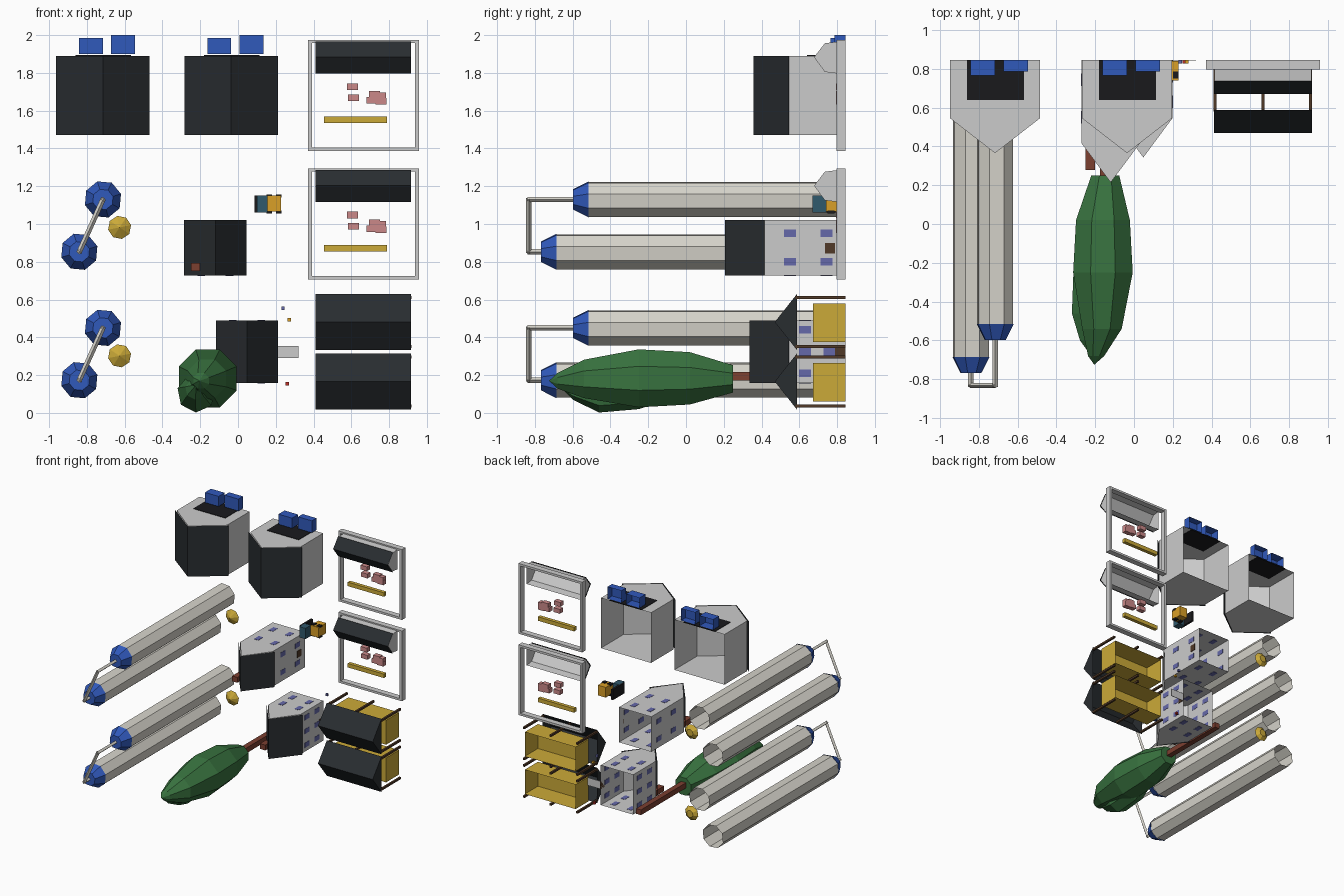
import bpy
import bmesh
from math import pi, sin, cos
from mathutils import Vector

if "Cube" in bpy.data.objects:
    bpy.data.objects.remove(bpy.data.objects["Cube"])

COL = {
    'dark': (0.022, 0.026, 0.03), 'black': (0.01, 0.01, 0.012), 'blue': (0.03, 0.1, 0.5),
    'pale': (0.68, 0.66, 0.6), 'gold': (0.6, 0.4, 0.04), 'green': (0.04, 0.17, 0.05),
    'brown': (0.08, 0.04, 0.02), 'brick': (0.2, 0.05, 0.03), 'glass': (0.13, 0.14, 0.4),
    'pink': (0.6, 0.25, 0.25), 'teal': (0.03, 0.1, 0.15), 'amber': (0.7, 0.35, 0.02),
    'red': (0.5, 0.03, 0.02)}
MATS = {}
BACK = 0.845


def finish(name, bm, col=None):
    bmesh.ops.recalc_face_normals(bm, faces=bm.faces)
    me = bpy.data.meshes.new(name)
    bm.to_mesh(me)
    bm.free()
    ob = bpy.data.objects.new(name, me)
    bpy.context.collection.objects.link(ob)
    if col:
        if col not in MATS:
            MATS[col] = bpy.data.materials.new(col)
            MATS[col].diffuse_color = (*COL[col], 1)
        me.materials.append(MATS[col])
    return ob


def box(name, x, y, z, col=None, open_back=False):
    bm = bmesh.new()
    bmesh.ops.create_cube(bm, size=1)
    for v in bm.verts:
        v.co = [r[0] + (c + 0.5) * (r[1] - r[0]) for c, r in zip(v.co, (x, y, z))]
    if open_back:
        bm.normal_update()
        bmesh.ops.delete(bm, geom=[f for f in bm.faces if f.normal.y > 0.9], context='FACES_ONLY')
    return finish(name, bm, col)


def sheet(name, profile, axis, lo, hi, col=None, caps=True):
    """Extrude an open profile along z (points x,y) or x (points y,z)."""
    bm = bmesh.new()
    place = (lambda p, t: (p[0], p[1], t)) if axis == 'z' else (lambda p, t: (t, p[0], p[1]))
    a, b = [[bm.verts.new(place(p, t)) for p in profile] for t in (lo, hi)]
    for i in range(len(a) - 1):
        bm.faces.new((a[i], a[i + 1], b[i + 1], b[i]))
    if caps:
        bm.faces.new(a)
        bm.faces.new(b)
    return finish(name, bm, col)


def loft(name, rings, sides, col, turn=0.0, caps=(False, True)):
    """Rings of (y, x, z, radius) joined along y."""
    bm = bmesh.new()
    loops = []
    for y, x, z, r in rings:
        loops.append([bm.verts.new((x + r * cos(turn + 2 * pi * i / sides), y,
                                    z + r * sin(turn + 2 * pi * i / sides))) for i in range(sides)])
    for a, b in zip(loops, loops[1:]):
        for i in range(sides):
            j = (i + 1) % sides
            bm.faces.new((a[i], a[j], b[j], b[i]))
    for flag, loop in zip(caps, (loops[0], loops[-1])):
        if flag:
            bm.faces.new(loop)
    bmesh.ops.remove_doubles(bm, verts=bm.verts, dist=0.0005)
    return finish(name, bm, col)


def bar(name, p, q, r, col=None):
    p, q = Vector(p), Vector(q)
    bm = bmesh.new()
    bmesh.ops.create_cone(bm, cap_ends=True, segments=4, radius1=r, radius2=r, depth=(q - p).length + r)
    rot = (q - p).to_track_quat('Z', 'Y')
    for v in bm.verts:
        v.co = rot @ v.co + (p + q) / 2
    return finish(name, bm, col)


def house(name, cx, w, over, eave, peak, z0, z1):
    sheet(name + '_walls', [(cx + w, BACK), (cx + w, eave), (cx, peak + 0.008),
                            (cx - w, eave), (cx - w, BACK)], 'z', z0, z1)
    sheet(name + '_roof', [(cx - w - over, eave), (cx, peak), (cx + w + over, eave)],
          'z', z0, z1, 'dark', caps=False)


# large houses with flat patch and two open crates
for n, cx in (('large_house_a', -0.716), ('large_house_b', -0.036)):
    house(n, cx, 0.232, 0.016, 0.545, 0.357, 1.47, 1.89)
    box(n + '_dark_patch', (cx - 0.145, cx + 0.15), (0.64, BACK), (1.888, 1.894), 'black')
    box(n + '_crate_low', (cx - 0.125, cx), (0.765, BACK), (1.9, 1.985), 'blue', True)
    box(n + '_crate_high', (cx + 0.043, cx + 0.17), (0.785, BACK), (1.9, 2.0), 'blue', True)

# small houses with windows, door and chimney
for n, cx, eave, peak, z0, z1, ys, rows in (
        ('small_house_a', -0.12, 0.415, 0.206, 0.727, 1.02, (0.55, 0.743), (0.8, 0.95)),
        ('small_house_b', 0.048, 0.545, 0.335, 0.157, 0.49, (0.63, 0.76), (0.21, 0.325, 0.44))):
    house(n, cx, 0.15, 0.015, eave, peak, z0, z1)
    for y in ys:
        yr = (y - 0.032, y + 0.032)
        for s in (-1, 1):
            xw = cx + s * 0.15
            for z in rows:
                box(n + '_side_window', (xw - 0.002, xw + 0.002), yr, (z - 0.02, z + 0.02), 'glass')
            zw = z1 if s > 0 else z0
            for dx in (-0.075, 0.075):
                box(n + '_end_window', (cx + dx - 0.02, cx + dx + 0.02), yr, (zw - 0.002, zw + 0.002), 'glass')
    box(n + '_chimney', (cx - 0.13, cx - 0.08), (peak + 0.072, eave + 0.03), (z0 + 0.023, z0 + 0.067), 'brick')
box('small_house_a_door', (0.03, 0.034), (0.735, 0.79), (0.845, 0.9), 'brown')
box('small_house_b_door', (0.198, 0.202), (0.79, BACK), (0.29, 0.355), 'brown')
box('small_house_b_step', (0.2, 0.32), (0.841, BACK), (0.29, 0.355))

# paired tanks, connecting pipe and gold cone
for n, dz in (('upper', 0), ('lower', -0.68)):
    ends = []
    for m, x, z, y in (('right', -0.715, 1.13 + dz, -0.515), ('left', -0.84, 0.853 + dz, -0.685)):
        loft(f'{n}_{m}_tank', [(BACK, x, z, 0.097), (y, x, z, 0.097)], 8, 'pale', 0.3, (False, False))
        loft(f'{n}_{m}_tank_cap', [(y, x, z, 0.1), (y - 0.083, x, z, 0.056)], 8, 'blue', 0.3)
        ends += [(x, y - 0.083, z), (x, -0.832, z)]
    for p, q in ((0, 1), (1, 3), (3, 2)):
        bar(n + '_pipe', ends[p], ends[q], 0.014, 'pale')
    loft(n + '_gold_cone', [(BACK, -0.627, 0.982 + dz, 0.03), (0.82, -0.627, 0.982 + dz, 0.062),
                            (0.785, -0.627, 0.982 + dz, 0)], 8, 'gold', 0.2, (True, False))

# tree lying on its side
loft('tree_crown', [(0.25, -0.148, 0.18, 0.078), (0.02, -0.16, 0.183, 0.15), (-0.25, -0.16, 0.183, 0.166),
                    (-0.54, -0.165, 0.18, 0.11), (-0.68, -0.195, 0.17, 0.045), (-0.725, -0.205, 0.17, 0)],
     8, 'green', pi / 8, (True, False))
loft('tree_lobe', [(0.0, -0.2, 0.13, 0.03), (-0.25, -0.22, 0.115, 0.095), (-0.46, -0.22, 0.105, 0.103),
                   (-0.6, -0.225, 0.125, 0.055), (-0.68, -0.22, 0.15, 0)], 7, 'green', 0.2, (True, False))
box('tree_trunk', (-0.175, -0.13), (0.2, BACK), (0.172, 0.216), 'brick')

# small truck-like cart
box('cart_cab', (0.1, 0.155), (0.67, 0.742), (1.06, 1.15), 'teal')
box('cart_frame', (0.087, 0.104), (0.69, 0.84), (1.062, 1.15), 'black')
box('cart_body', (0.155, 0.228), (0.74, 0.84), (1.065, 1.15), 'amber')
for x in (0.15, 0.2):
    for z in (1.056, 1.14):
        box('cart_wheel', (x, x + 0.03), (0.75, 0.785), (z, z + 0.016), 'black')

# tiny loose cubes
for x, z, c in ((0.238, 0.555, 'glass'), (0.272, 0.493, 'amber'), (0.26, 0.155, 'red')):
    box('tiny_cube', (x - 0.009, x + 0.009), (0.828, BACK), (z - 0.009, z + 0.009), c)

# picture frames with a gabled canopy, pink blocks and a gold strip
PINK = ((0.607, 1.727), (0.612, 1.668), (0.71, 1.655), (0.722, 1.686), (0.755, 1.677), (0.758, 1.65))
for n, dz in (('upper_frame', 0), ('lower_frame', -0.68)):
    z0, z1 = 1.387 + dz, 1.975 + dz
    for x in (0.37, 0.938):
        box(n + '_upright', (x, x + 0.021), (0.797, BACK), (z0, z1))
    for z in (z0, z1 - 0.018):
        box(n + '_rail', (0.391, 0.938), (0.797, BACK), (z, z + 0.018))
    a, b, m = 1.797 + dz, 1.965 + dz, 1.883 + dz
    sheet(n + '_canopy', [(0.8, a), (0.735, a + 0.008), (0.678, m), (0.735, b - 0.008), (0.8, b)], 'x', 0.415, 0.914)
    sheet(n + '_canopy_roof', [(0.737, a), (0.67, m), (0.737, b)], 'x', 0.411, 0.917, 'dark', caps=False)
    for x, z in PINK:
        box(n + '_pink_block', (x - 0.029, x + 0.029), (0.795, 0.835), (z + dz - 0.018, z + dz + 0.018), 'pink')
    box(n + '_gold_strip', (0.455, 0.79), (0.8, 0.83), (1.535 + dz, 1.568 + dz), 'gold')

# market stalls: dark gable, thin posts and open gold counter
for n, z0 in (('upper_stall', 0.333), ('lower_stall', 0.018)):
    sheet(n + '_roof', [(0.587, z0), (0.47, z0 + 0.148), (0.587, z0 + 0.296)], 'x', 0.411, 0.917, 'dark')
    box(n + '_counter', (0.43, 0.9), (0.672, BACK), (z0 + 0.043, z0 + 0.247), 'gold', True)
    for x in (0.418, 0.664, 0.91):
        for z in (z0 + 0.018, z0 + 0.278):
            box(n + '_post', (x - 0.008, x + 0.008), (0.58, BACK), (z - 0.008, z + 0.008), 'brown')

for m in bpy.data.materials:
    if m.users and not m.is_grease_pencil:
        m.use_nodes = True
        m.node_tree.nodes["Principled BSDF"].inputs["Base Color"].default_value = m.diffuse_color
